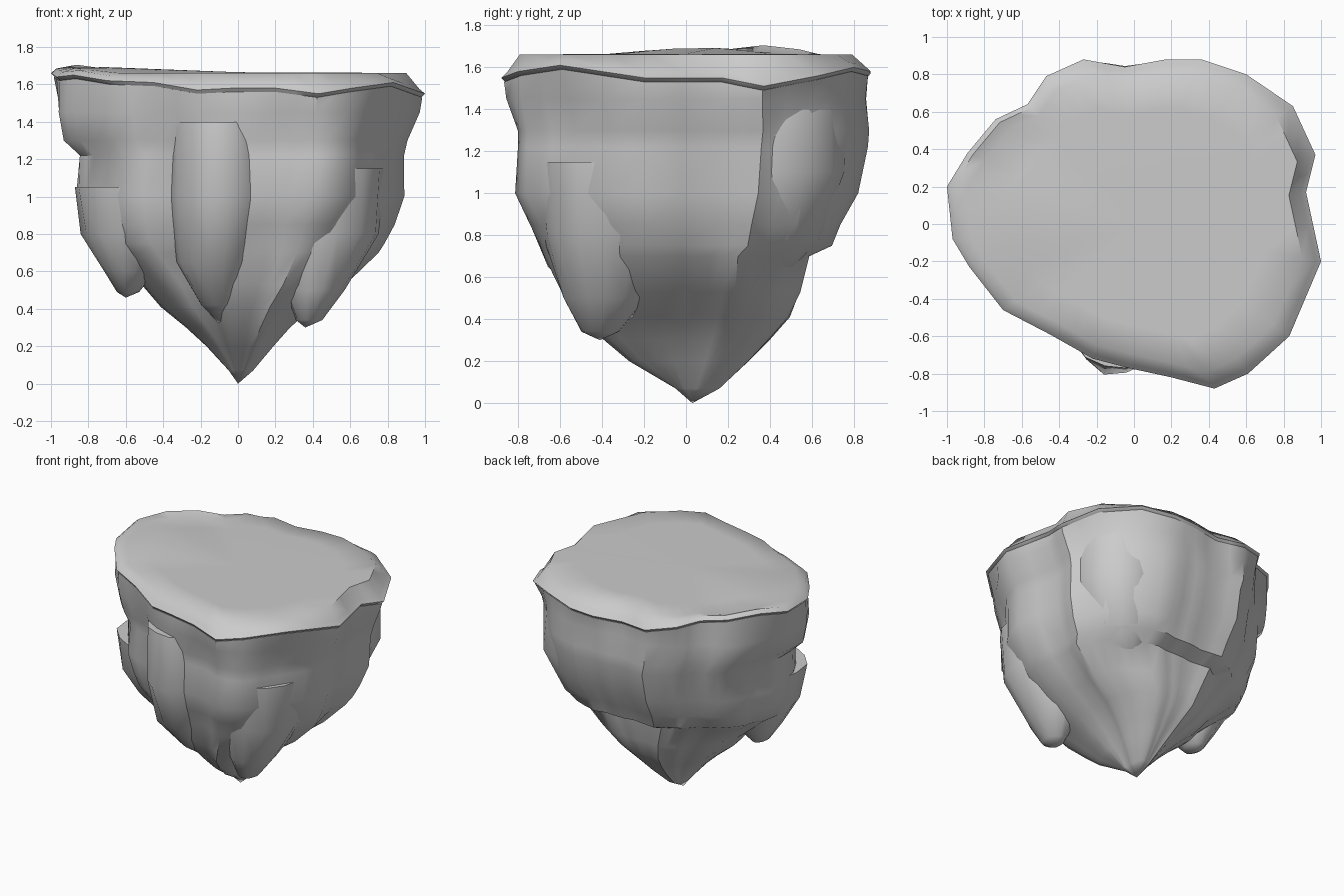
import bpy, bmesh, math, random
from mathutils import Vector, noise

if "Cube" in bpy.data.objects:
    bpy.data.objects.remove(bpy.data.objects["Cube"])

random.seed(4)
stone = bpy.data.materials.new("grey stone")
stone.diffuse_color = (0.6, 0.6, 0.6, 1)
stone.use_nodes = True
stone.node_tree.nodes["Principled BSDF"].inputs["Base Color"].default_value = stone.diffuse_color

# Plan outline of the rim: x, y, rim height
OUTLINE = [(-1, .2, 1.66), (-.89, .38, 1.68), (-.74, .56, 1.66), (-.57, .64, 1.64), (-.47, .79, 1.62),
           (-.27, .88, 1.58), (-.05, .84, 1.57), (.17, .88, 1.57), (.36, .88, 1.58), (.6, .8, 1.6),
           (.85, .63, 1.56), (.97, .37, 1.51), (.92, .17, 1.55), (1, -.2, 1.55), (.83, -.6, 1.61),
           (.61, -.8, 1.58), (.43, -.88, 1.55), (.2, -.82, 1.58), (-.03, -.77, 1.58), (-.22, -.72, 1.57),
           (-.45, -.59, 1.61), (-.7, -.46, 1.62), (-.88, -.23, 1.65), (-.97, -.08, 1.64)]
# Side profile: z, left, right, front, back extent
LEVELS = [(1.45, .98, .97, .86, .86), (1.3, .95, .92, .82, .88), (1.22, .87, .91, .82, .87),
          (1.0, .88, .89, .83, .82), (.85, .84, .83, .76, .74), (.75, .80, .78, .71, .70),
          (.70, .74, .75, .69, .59), (.53, .53, .57, .60, .55), (.41, .42, .40, .51, .50),
          (.30, .28, .28, .39, .40), (.20, .17, .19, .27, .30), (.07, .05, .08, .05, .16)]
# Vertical clefts: angle in degrees, depth
CLEFTS = [(-126, .07), (-72, .04), (-38, .05), (32, .05), (75, .04), (118, .05), (165, .05)]


def finish(bm, name, angle=40):
    bmesh.ops.recalc_face_normals(bm, faces=bm.faces)
    me = bpy.data.meshes.new(name)
    bm.to_mesh(me)
    bm.free()
    me.materials.append(stone)
    ob = bpy.data.objects.new(name, me)
    bpy.context.collection.objects.link(ob)
    bpy.ops.object.select_all(action='DESELECT')
    ob.select_set(True)
    bpy.context.view_layer.objects.active = ob
    bpy.ops.object.shade_smooth_by_angle(angle=math.radians(angle))
    return ob


def skin(bm, rings, first=None, last=None):
    """Bridge rings of points, closing the ends with a centre point."""
    vs = [[bm.verts.new(p) for p in r] for r in rings]
    n = len(vs[0])
    for a, b in zip(vs, vs[1:]):
        for i in range(n):
            j = (i + 1) % n
            bm.faces.new((a[i], a[j], b[j], b[i]))
    for ring, tip in ((vs[0], first), (vs[-1], last)):
        if tip:
            c = bm.verts.new(tip)
            for i in range(n):
                bm.faces.new((ring[i], ring[(i + 1) % n], c))


# Rim outline with midpoints
rim = []
for a, b in zip(OUTLINE, OUTLINE[1:] + OUTLINE[:1]):
    rim += [Vector(a), (Vector(a) + Vector(b)) / 2]


def level_ring(z, l, r, f, b):
    pts = []
    for p in rim:
        x = p.x * (l if p.x < 0 else r)
        y = p.y / .88 * (f if p.y < 0 else b)
        ang = math.degrees(math.atan2(p.y, p.x))
        k = 1.0
        for c, d in CLEFTS:
            diff = (ang - c + 180) % 360 - 180
            k -= d * math.exp(-(diff / 7) ** 2) * min(1, (1.6 - z) * 4)
        k += .03 * noise.noise(Vector((p.x * 3, p.y * 3, z * 3)))
        pts.append((x * k, y * k, z))
    return pts


# Rock body: tapering cliff with a pointed foot
body = bmesh.new()
skin(body, [[(p.x * .985, p.y * .985, p.z - .02) for p in rim]] + [level_ring(*lv) for lv in LEVELS],
     first=(0, 0, 1.55), last=(0, .03, 0))
finish(body, "rock_body")

# Plateau: flat cap with a sloping edge and a raised left lip
cap = bmesh.new()
def inset(s, z):
    return [(p.x * s, p.y * s, z + max(0, -p.x - .7) * .1) for p in rim]
skin(cap, [[(p.x * .97, p.y * .97, p.z - .03) for p in rim], [tuple(p) for p in rim],
           [(p.x * .97, p.y * .97, p.z + .025) for p in rim],
           inset(.9, 1.66), inset(.7, 1.662)],
     first=(0, 0, 1.56), last=(0, 0, 1.665))
finish(cap, "plateau", 50)


# Hanging lobes below the cliff: list of (x, y, z, radius x, radius y)
def lobe(name, sections, tip):
    bm = bmesh.new()
    rings = []
    for x, y, z, rx, ry in sections:
        ring = []
        for i in range(14):
            a = math.tau * i / 14
            k = 1 + random.uniform(-.05, .05)
            ring.append((x + rx * k * math.cos(a), y + ry * k * math.sin(a), z))
        rings.append(ring)
    skin(bm, rings, first=(sections[0][0], sections[0][1], sections[0][2]), last=tip)
    finish(bm, name, 60)


lobe("front_right_lobe", [(.48, -.38, 1.15, .32, .34), (.47, -.38, .8, .29, .30),
                          (.41, -.38, .5, .16, .20), (.38, -.41, .34, .07, .09)], (.36, -.41, .30))
lobe("left_lobe", [(-.58, -.08, 1.05, .29, .36), (-.58, -.08, .8, .25, .30),
                   (-.58, -.07, .6, .14, .19), (-.59, -.06, .49, .06, .09)], (-.6, -.06, .46))
lobe("front_lobe", [(-.1, -.48, 1.4, .26, .30), (-.1, -.5, 1.0, .26, .30),
                    (-.12, -.42, .65, .20, .24), (-.1, -.33, .42, .1, .12)], (-.08, -.28, .3))
lobe("back_right_boulder", [(.5, .42, 1.4, .32, .36), (.52, .42, 1.1, .30, .34),
                            (.45, .36, .78, .24, .28), (.38, .3, .6, .14, .16)], (.3, .24, .5))
